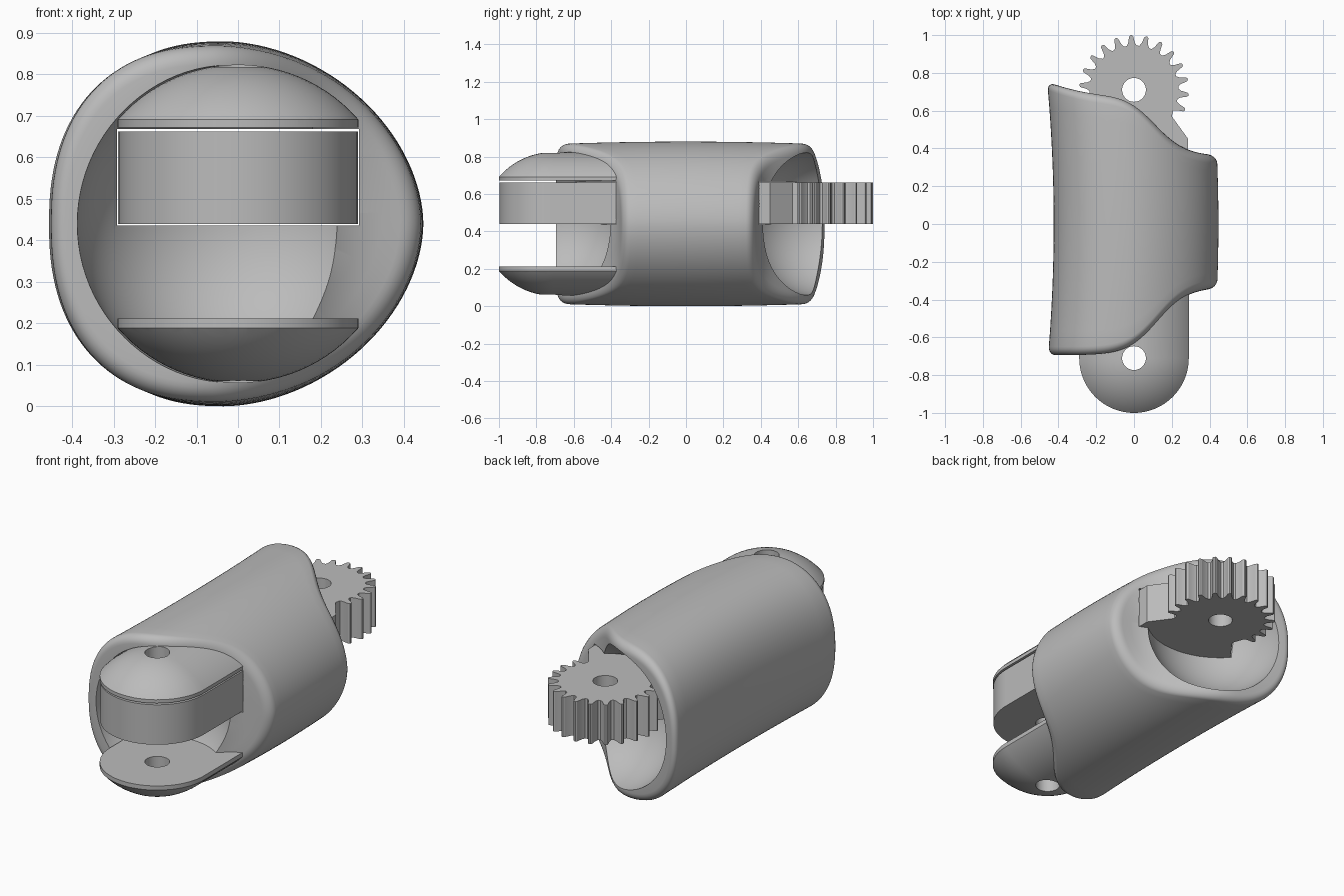
import bpy, bmesh, math
from math import sin, cos, pi, tanh, copysign

cube = bpy.data.objects.get("Cube")
if cube:
    bpy.data.objects.remove(cube, do_unlink=True)

PIVOT = 0.71      # distance of each hinge axis from the centre
MID = 0.44        # height of the tube axis
GREY = (0.5, 0.5, 0.5, 1)

grey = bpy.data.materials.new("plain grey")
grey.use_nodes = True
grey.diffuse_color = GREY
grey.node_tree.nodes["Principled BSDF"].inputs["Base Color"].default_value = GREY


def finish(bm, name):
    bmesh.ops.recalc_face_normals(bm, faces=bm.faces)
    mesh = bpy.data.meshes.new(name)
    bm.to_mesh(mesh)
    bm.free()
    mesh.materials.append(grey)
    obj = bpy.data.objects.new(name, mesh)
    bpy.context.collection.objects.link(obj)
    return obj


def loft(rings, name):
    """Closed solid from rings of points, capped at both ends."""
    bm = bmesh.new()
    loops = [[bm.verts.new(p) for p in ring] for ring in rings]
    n = len(loops[0])
    for a, b in zip(loops, loops[1:]):
        for i in range(n):
            j = (i + 1) % n
            bm.faces.new((a[i], a[j], b[j], b[i]))
    bm.faces.new(loops[0])
    bm.faces.new(loops[-1])
    return finish(bm, name)


def prism(outline, z0, z1, name):
    return loft([[(x, y, z) for x, y in outline] for z in (z0, z1)], name)


def arc(r, cy, start, end, n=48):
    angles = [start + (end - start) * i / n for i in range(n + 1)]
    return [(r * cos(a), cy + r * sin(a)) for a in angles]


def lathe(profile, name, n=96):
    """Solid turned about the tube axis from (radius, y) pairs."""
    turn = [2 * pi * i / n for i in range(n)]
    return loft([[(r * cos(a), y, MID + r * sin(a)) for a in turn]
                 for r, y in profile], name)


def ball(r, cy, name):
    return lathe([(r * sin(pi * k / 48), cy - r * cos(pi * k / 48))
                  for k in range(48) if k] , name)


def boolean(obj, cutter, operation="DIFFERENCE"):
    bpy.context.view_layer.objects.active = obj
    mod = obj.modifiers.new("cut", "BOOLEAN")
    mod.operation, mod.object, mod.solver = operation, cutter, "EXACT"
    bpy.ops.object.modifier_apply(modifier=mod.name)
    bpy.data.objects.remove(cutter, do_unlink=True)


def drill(obj, cy):
    boolean(obj, prism(arc(0.063, cy, 0, 2 * pi)[:-1], -1, 2, "drill"))


# Sleeve: oval tube with swept ends and rounded rims
def front_y(x):
    return -0.515 + 0.18 * tanh((x - 0.14) / 0.15)


def back_y(x):
    return 0.525 - 0.165 * tanh((x - 0.13) / 0.15) + 0.6 * max(0, -x - 0.1) ** 2


def section(a):
    """Oval, fuller on its right side and more pointed on its left."""
    width, power = (0.482, 1.85) if cos(a) > 0 else (0.39, 2.35)
    c, s = (copysign(abs(v) ** (2 / power), v) for v in (cos(a), sin(a)))
    return width * c, 0.44 * s


def sleeve_ring(scale, t, inset):
    ring = []
    for i in range(128):
        sx, sz = section(2 * pi * i / 128)
        x, z = -0.035 + sx * scale, sz * scale
        y0, y1 = front_y(x) + inset, back_y(x) - inset
        y = y0 + (y1 - y0) * t
        bend = 0.03 * (y / 0.7) ** 2
        ring.append((x - bend, y, MID + z * (1 - bend)))
    return ring


ROUND = 0.045
cap = [(k / 10, 0) for k in range(1, 9)]
for k in range(7):
    a = k * pi / 12
    cap.append((1 - ROUND / 0.44 * (1 - sin(a)), ROUND * (1 - cos(a))))
rings = [sleeve_ring(s, 0, d) for s, d in cap]
rings += [sleeve_ring(1, k / 16, ROUND) for k in range(1, 16)]
rings += [sleeve_ring(s, 1, d) for s, d in reversed(cap)]
sleeve = loft(rings, "sleeve")

# Round sockets at both ends and the slot for the sliding bar
for side in (-1, 1):
    boolean(sleeve, ball(0.388, side * PIVOT, "socket"))
slot = [(-0.292, -2), (0.292, -2), (0.292, 2), (-0.292, 2)]
boolean(sleeve, prism(slot, 0.436, 0.668, "slot"))

# Domed hinge tabs above and below the bar
stadium = arc(0.29, -PIVOT, pi, 2 * pi) + [(0.29, -0.34), (-0.29, -0.34)]
tabs = []
for name, z0, z1 in (("upper_tab", 0.672, 1), ("lower_tab", -0.1, 0.212)):
    tab = prism(stadium, z0, z1, name)
    nose = [(0.384 * sin(pi * k / 48), -PIVOT - 0.384 * cos(pi * k / 48))
            for k in range(1, 25)]
    boolean(tab, lathe(nose + [(0.384, -0.2)], "dome"), "INTERSECT")
    drill(tab, -PIVOT)
    tabs.append(tab)

# Bar with a rounded front end and a toothed back end
outline = arc(0.287, -PIVOT, pi, 2 * pi) + [(0.287, 0.45), (0.2, 0.57)]
PITCH = 2 * pi / 22
for k in range(14):
    tip = math.radians(-21.5) + k * PITCH
    for off, r in ((-0.4, 0.235), (-0.25, 0.25), (-0.13, 0.284), (-0.05, 0.29),
                   (0.05, 0.29), (0.13, 0.284), (0.25, 0.25), (0.4, 0.235)):
        a = tip + off * PITCH
        outline.append((r * cos(a), PIVOT + r * sin(a)))
outline += [(-0.2, 0.57), (-0.287, 0.45)]
bar = prism(outline, 0.44, 0.662, "gear_bar")
for side in (-1, 1):
    drill(bar, side * PIVOT)

# Smooth shading with sharp edges kept
bpy.ops.object.select_all(action="DESELECT")
for obj in [sleeve, bar] + tabs:
    obj.select_set(True)
    bpy.context.view_layer.objects.active = obj
bpy.ops.object.shade_smooth_by_angle(angle=math.radians(30))
